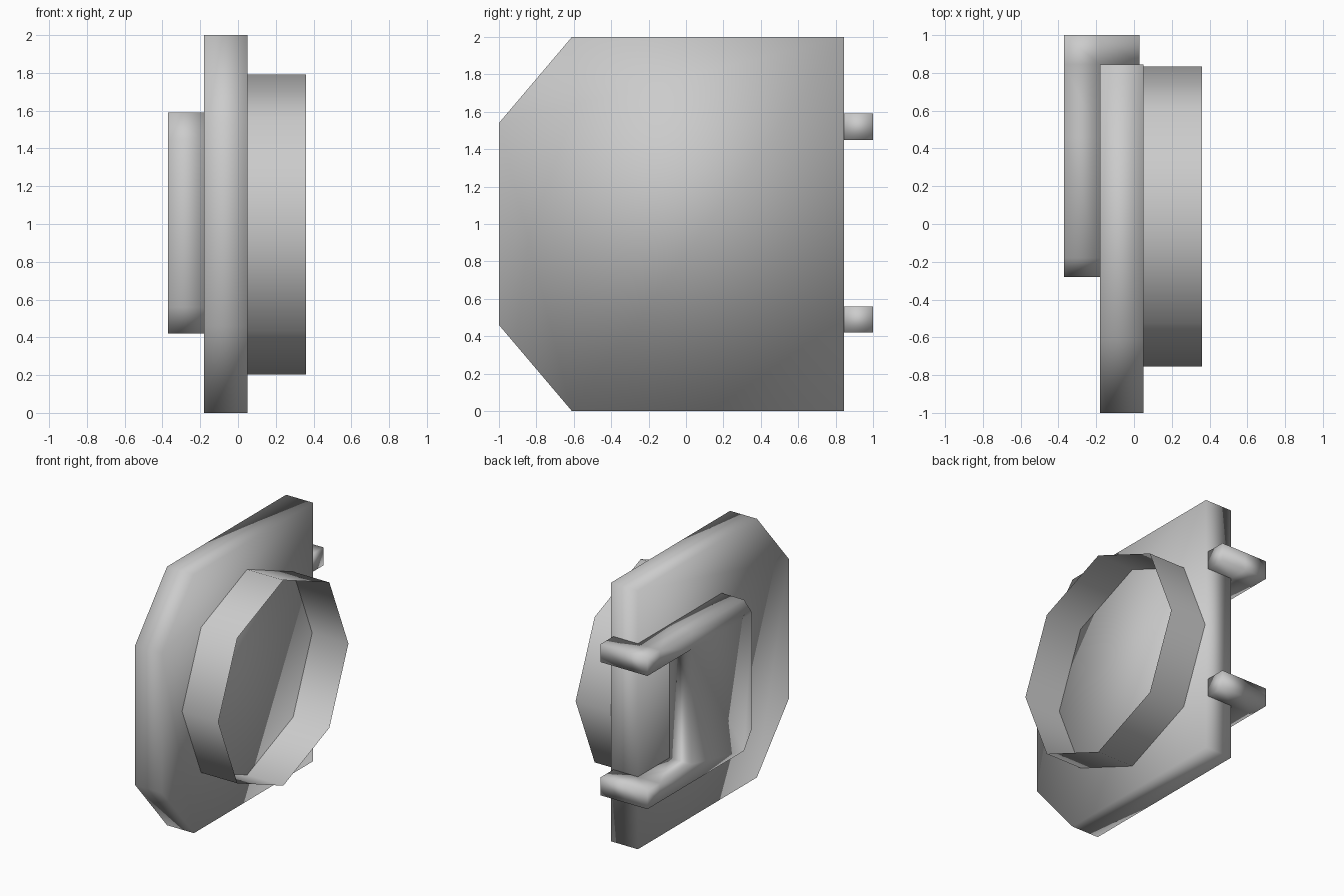
import bpy, bmesh
from math import pi
from mathutils import Matrix, Vector

cube = bpy.data.objects.get("Cube")
if cube:
    bpy.data.objects.remove(cube, do_unlink=True)

grey = bpy.data.materials.new("plain_grey")
grey.use_nodes = True
colour = (0.6, 0.6, 0.6, 1)
grey.diffuse_color = colour
grey.node_tree.nodes["Principled BSDF"].inputs["Base Color"].default_value = colour


def finish(name, bm, closed=True):
    """Turn a bmesh into a smooth shaded object."""
    if closed:
        bmesh.ops.recalc_face_normals(bm, faces=bm.faces[:])
    for face in bm.faces:
        face.smooth = True
    mesh = bpy.data.meshes.new(name)
    bm.to_mesh(mesh)
    bm.free()
    mesh.materials.append(grey)
    obj = bpy.data.objects.new(name, mesh)
    bpy.context.collection.objects.link(obj)
    return obj


def add_sheet(bm, x, outline):
    """Flat face across x from (y, z) points."""
    return bm.faces.new([bm.verts.new((x, y, z)) for y, z in outline])


def extrude_x(bm, faces, distance):
    result = bmesh.ops.extrude_face_region(bm, geom=faces)["geom"]
    verts = [g for g in result if isinstance(g, bmesh.types.BMVert)]
    bmesh.ops.translate(bm, verts=verts, vec=Vector((distance, 0, 0)))
    return [g for g in result if isinstance(g, bmesh.types.BMFace)]


# Main plate with two cut corners at the front
bm = bmesh.new()
sheet = add_sheet(bm, -0.18, [(-1, 0.46), (-0.61, 0), (0.845, 0),
                              (0.845, 2), (-0.61, 2), (-1, 1.54)])
extrude_x(bm, [sheet], 0.23)
finish("main_plate", bm)

# Thin open octagonal ring on the left side
bm = bmesh.new()
turn = Matrix.Translation((0.205, 0.04, 0.997)) @ Matrix.Rotation(pi / 2, 4, "Y")
bmesh.ops.create_cone(bm, cap_ends=False, segments=8, radius1=0.795,
                      radius2=0.795, depth=0.31, matrix=turn)
finish("open_ring", bm, closed=False)

# Clip on the right side: a block with two arms hooked round the back edge
bm = bmesh.new()
low, low_top, high_base, high = 0.42, 0.56, 1.45, 1.59
sheets = [add_sheet(bm, -0.37, [(0.46, low), (0.46, low_top), (0.46, high_base),
                                (0.46, high), (-0.18, high), (-0.28, high_base),
                                (-0.28, low_top), (-0.18, low)])]
for z0, z1 in ((low, low_top), (high_base, high)):
    for y0, y1 in ((0.46, 0.845), (0.845, 1)):
        sheets.append(add_sheet(bm, -0.37, [(y0, z0), (y1, z0), (y1, z1), (y0, z1)]))
bmesh.ops.remove_doubles(bm, verts=bm.verts[:], dist=0.001)
tops = extrude_x(bm, bm.faces[:], 0.19)
bmesh.ops.recalc_face_normals(bm, faces=bm.faces[:])
tips = [f for f in tops if f.calc_center_median().y > 0.85]
extrude_x(bm, tips, 0.21)
finish("hooked_clip", bm)
